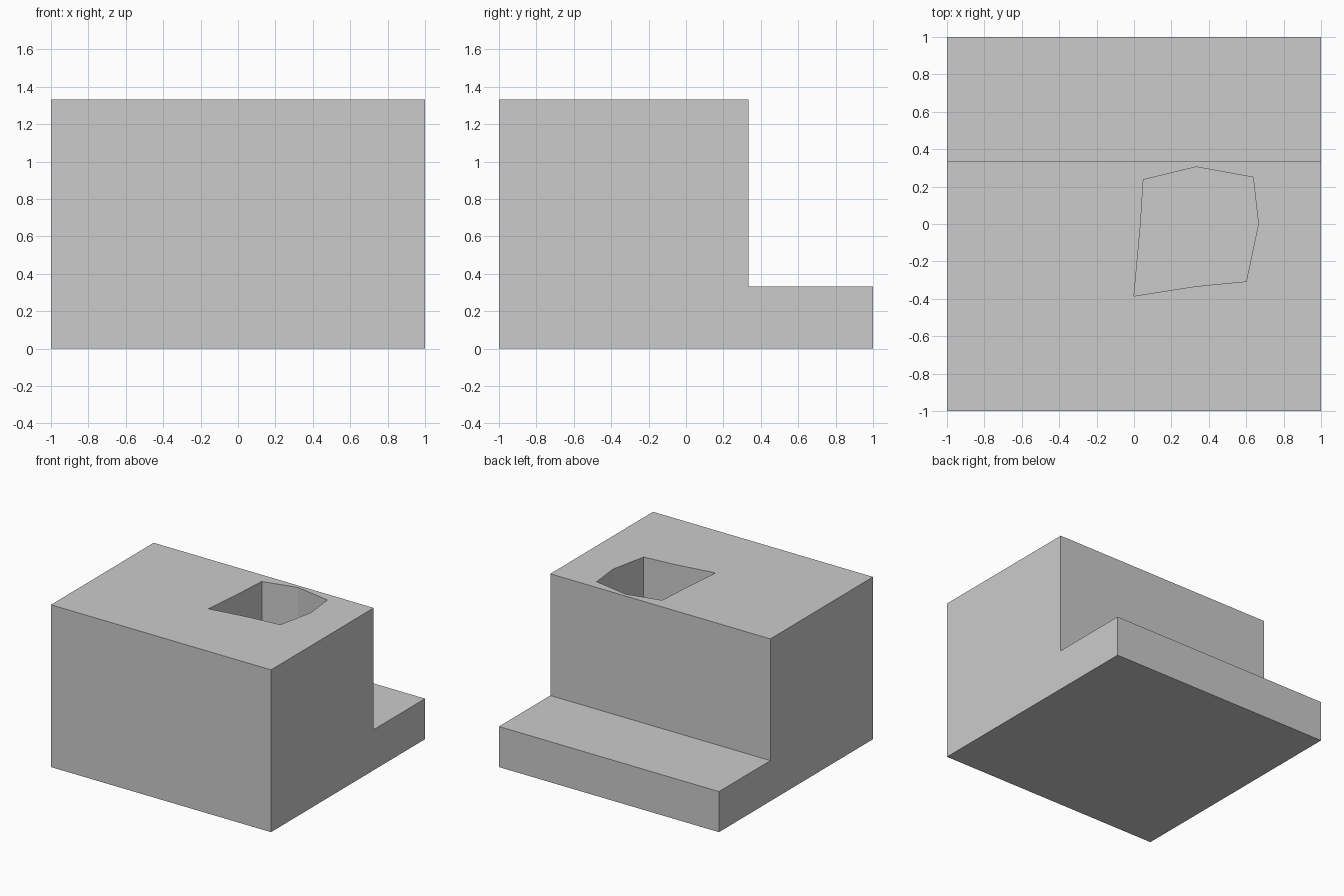
import bpy, bmesh
from mathutils import Vector

if "Cube" in bpy.data.objects:
    bpy.data.objects.remove(bpy.data.objects["Cube"])


def prism(name, points, direction):
    """Closed solid made by extruding a flat outline."""
    bm = bmesh.new()
    face = bm.faces.new([bm.verts.new(p) for p in points])
    result = bmesh.ops.extrude_face_region(bm, geom=[face], use_keep_orig=True)
    verts = [v for v in result["geom"] if isinstance(v, bmesh.types.BMVert)]
    bmesh.ops.translate(bm, verts=verts, vec=Vector(direction))
    bmesh.ops.recalc_face_normals(bm, faces=bm.faces)
    mesh = bpy.data.meshes.new(name)
    bm.to_mesh(mesh)
    bm.free()
    obj = bpy.data.objects.new(name, mesh)
    bpy.context.collection.objects.link(obj)
    return obj


T = 1 / 3  # the block is laid out in thirds

# Block with a low step along the back
side_profile = [(-1, 0), (1, 0), (1, T), (T, T), (T, 4 * T), (-1, 4 * T)]
block = prism("stepped_block", [(-1, y, z) for y, z in side_profile], (2, 0, 0))

# Irregular blind pocket sunk into the top, down to step level
outline = [(0, -0.385), (0.33, -0.333), (0.6, -0.307), (0.665, 0),
           (0.637, 0.25), (0.333, 0.305), (0.05, 0.237), (0.035, 0)]
cutter = prism("pocket_cutter", [(x, y, T) for x, y in outline], (0, 0, 1.3))
cutter.hide_render = True
cutter.hide_set(True)

cut = block.modifiers.new("pocket", "BOOLEAN")
cut.operation = "DIFFERENCE"
cut.solver = "EXACT"
cut.object = cutter
